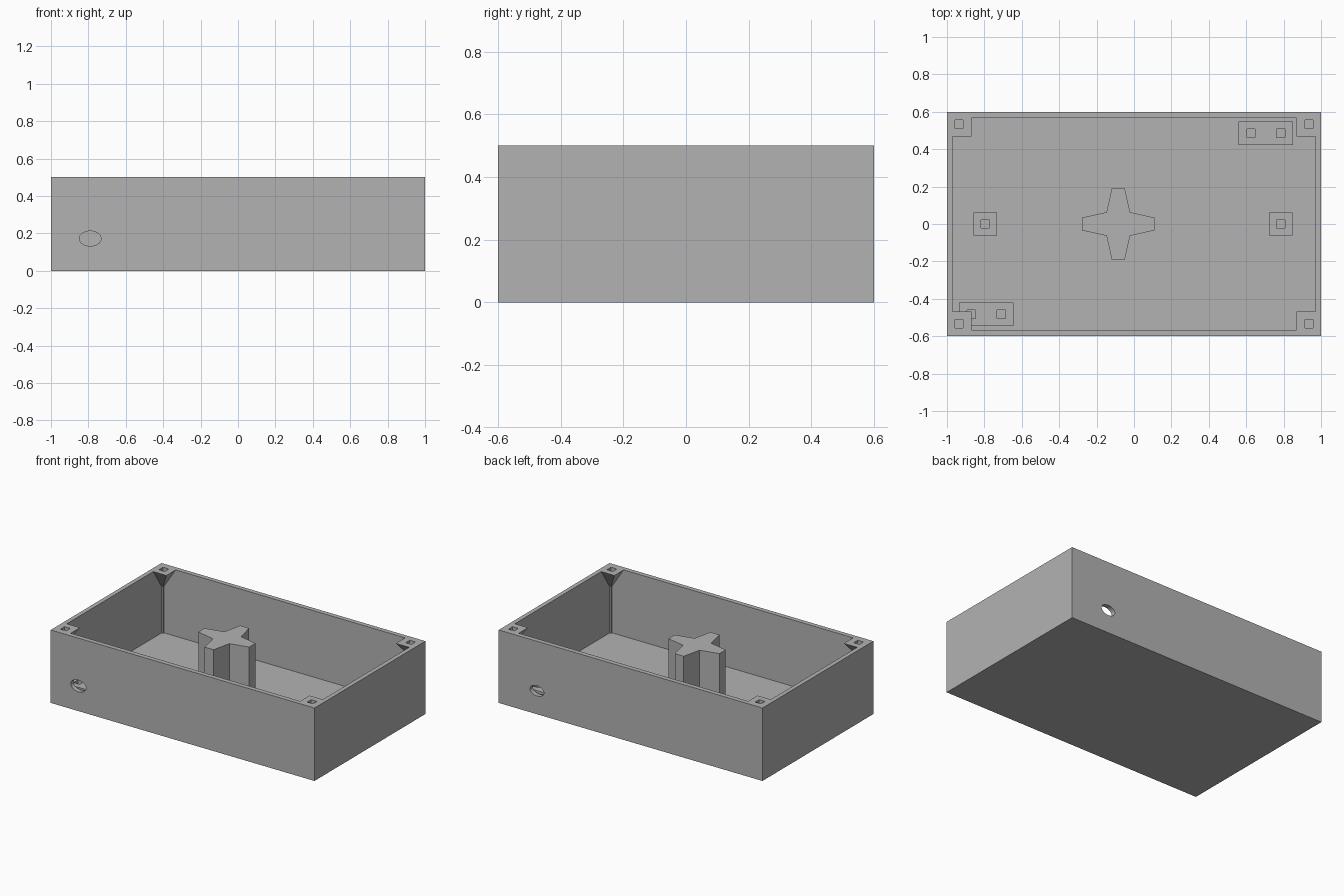
import bpy, bmesh, math
from mathutils import Matrix, Vector

old = bpy.data.objects.get("Cube")
if old:
    bpy.data.objects.remove(old, do_unlink=True)

grey = bpy.data.materials.new("plain grey")
grey.use_nodes = True
COLOUR = (0.45, 0.45, 0.45, 1)
grey.diffuse_color = COLOUR
grey.node_tree.nodes["Principled BSDF"].inputs["Base Color"].default_value = COLOUR

LENGTH, DEPTH, HEIGHT = 2.0, 1.2, 0.5
WALL, FLOOR, BOSS_TOP, HOLE = 0.03, 0.045, 0.132, 0.044
IN_X, IN_Y = LENGTH / 2 - WALL, DEPTH / 2 - WALL - 0.002


def finish(name, bm):
    bmesh.ops.recalc_face_normals(bm, faces=bm.faces)
    mesh = bpy.data.meshes.new(name)
    bm.to_mesh(mesh)
    bm.free()
    mesh.materials.append(grey)
    obj = bpy.data.objects.new(name, mesh)
    bpy.context.collection.objects.link(obj)
    return obj


def loft(name, low, high, z0, z1):
    """Solid between two matching outlines."""
    bm = bmesh.new()
    a = [bm.verts.new((x, y, z0)) for x, y in low]
    b = [bm.verts.new((x, y, z1)) for x, y in high]
    bm.faces.new(a)
    bm.faces.new(b)
    for i in range(len(a)):
        j = (i + 1) % len(a)
        bm.faces.new((a[i], a[j], b[j], b[i]))
    return finish(name, bm)


def rect(x, y, w, d):
    return [(x - w / 2, y - d / 2), (x + w / 2, y - d / 2),
            (x + w / 2, y + d / 2), (x - w / 2, y + d / 2)]


def block(name, x, y, w, d, z0, z1):
    outline = rect(x, y, w, d)
    return loft(name, outline, outline, z0, z1)


def cut(obj, cutter):
    mod = obj.modifiers.new("cut", 'BOOLEAN')
    mod.operation, mod.solver, mod.object = 'DIFFERENCE', 'EXACT', cutter
    cutter.hide_render = True
    bpy.context.view_layer.objects.active = obj
    bpy.ops.object.modifier_apply(modifier=mod.name)
    bpy.data.objects.remove(cutter, do_unlink=True)


def oval_cutter(x, y, z, w, h):
    bm = bmesh.new()
    bmesh.ops.create_cone(bm, cap_ends=True, segments=32, radius1=0.5, radius2=0.5, depth=0.1)
    bmesh.ops.rotate(bm, verts=bm.verts, matrix=Matrix.Rotation(math.pi / 2, 3, 'X'))
    bmesh.ops.scale(bm, verts=bm.verts, vec=Vector((w, 1, h)))
    bmesh.ops.translate(bm, verts=bm.verts, vec=Vector((x, y, z)))
    return finish("oval_cutter", bm)


# Open tray with a cable opening in the front and in the back
tray = block("tray", 0, 0, LENGTH, DEPTH, 0, HEIGHT)
cut(tray, block("cavity", 0, 0, 2 * IN_X, 2 * IN_Y, FLOOR, HEIGHT + 0.1))
cut(tray, oval_cutter(-0.79, -DEPTH / 2, 0.172, 0.116, 0.08))
cut(tray, oval_cutter(0.71, DEPTH / 2, 0.16, 0.106, 0.07))

# Tapered screw corners, each with a thin rib below
TAB, RIB = 0.1, 0.012
for side, sx in (("right", -1), ("left", 1)):
    for end, sy in (("front", -1), ("back", 1)):
        def corner(s):
            return rect(sx * (IN_X - s / 2), sy * (IN_Y - s / 2), s, s)
        tab = loft(f"{end}_{side}_screw_corner", corner(RIB), corner(TAB), 0.365, HEIGHT)
        cut(tab, block("hole", sx * 0.935, sy * 0.533, HOLE, HOLE, 0.45, HEIGHT + 0.1))
        loft(f"{end}_{side}_rib", corner(RIB), corner(RIB), FLOOR, 0.365)

# Mounting bosses on the floor, with square screw holes
BOSS = 0.125
bosses = (("right_boss", -0.795, 0, BOSS, (0,)),
          ("left_boss", 0.785, 0, BOSS, (0,)),
          ("front_socket_mount", -0.79, -0.483, 0.29, (-0.08, 0.08)),
          ("back_socket_mount", 0.705, 0.485, 0.29, (-0.08, 0.08)))
for name, x, y, width, holes in bosses:
    boss = block(name, x, y, width, BOSS, FLOOR, BOSS_TOP)
    for dx in holes:
        cut(boss, block("hole", x + dx, y, HOLE, HOLE, FLOOR + 0.01, HEIGHT))

# Four-armed central pillar with tapering arms
TIP, TIP_HALF, NOTCH = 0.193, 0.034, 0.063
star = []
for quarter in range(4):
    turn = Matrix.Rotation(quarter * math.pi / 2, 2)
    for point in ((TIP, -TIP_HALF), (TIP, TIP_HALF), (NOTCH, NOTCH)):
        p = turn @ Vector(point)
        star.append((p.x - 0.084, p.y))
loft("central_pillar", star, star, FLOOR, 0.463)
